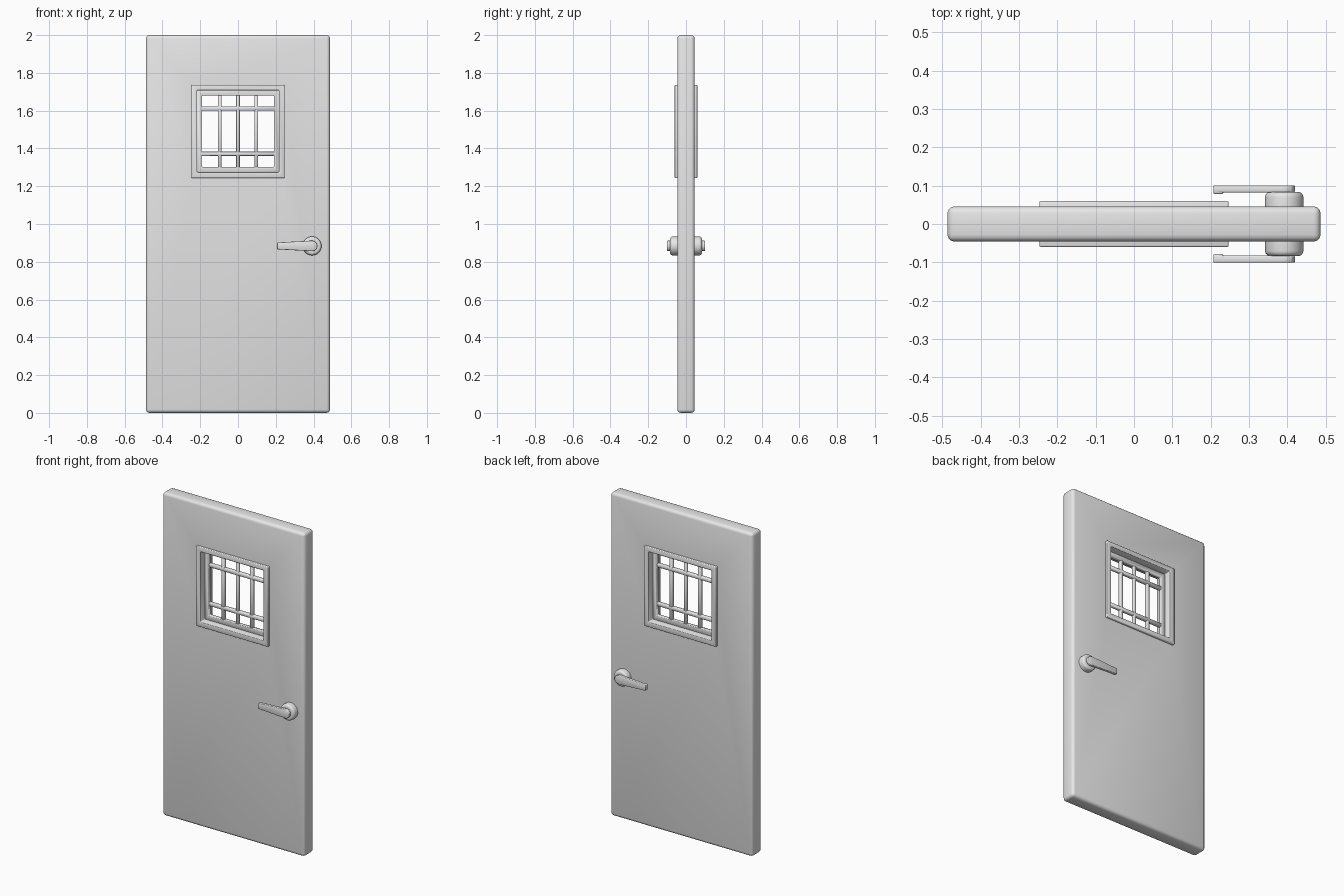
import bpy
import bmesh
import math
from mathutils import Matrix, Vector

if "Cube" in bpy.data.objects:
    bpy.data.objects.remove(bpy.data.objects["Cube"], do_unlink=True)

grey = bpy.data.materials.new("painted_grey")
grey.use_nodes = True
GREY = (0.8, 0.8, 0.8, 1)
grey.diffuse_color = GREY
grey.node_tree.nodes["Principled BSDF"].inputs["Base Color"].default_value = GREY


def finish(name, bm, angle=50):
    """Turn a bmesh into a shaded object."""
    bmesh.ops.recalc_face_normals(bm, faces=bm.faces)
    mesh = bpy.data.meshes.new(name)
    bm.to_mesh(mesh)
    bm.free()
    mesh.materials.append(grey)
    obj = bpy.data.objects.new(name, mesh)
    bpy.context.collection.objects.link(obj)
    bpy.ops.object.select_all(action="DESELECT")
    obj.select_set(True)
    bpy.context.view_layer.objects.active = obj
    bpy.ops.object.shade_smooth_by_angle(angle=math.radians(angle))
    return obj


def bevel(bm, edges, width, segments):
    bmesh.ops.bevel(bm, geom=edges, offset=width, segments=segments,
                    profile=0.5, affect="EDGES", clamp_overlap=True)


def slab_with_hole(name, outer, inner, half_depth, width, segments, outer_only=False):
    """Rectangular ring; outer and inner are (half width, bottom, top)."""
    bm = bmesh.new()

    def loop(rect, y):
        w, low, high = rect
        return [bm.verts.new((x, y, z)) for x, z in
                ((-w, low), (w, low), (w, high), (-w, high))]

    loops = [loop(outer, -half_depth), loop(inner, -half_depth),
             loop(inner, half_depth), loop(outer, half_depth)]
    rim = set(loops[0] + loops[3])
    for a, b in zip(loops, loops[1:] + loops[:1]):
        for i in range(4):
            j = (i + 1) % 4
            bm.faces.new((a[i], a[j], b[j], b[i]))
    hole = set(loops[1] + loops[2])
    edges = [e for e in bm.edges if set(e.verts) <= rim
             or (not outer_only and set(e.verts) <= hole)]
    bevel(bm, edges, width, segments)
    return finish(name, bm)


def bar(name, centre, size):
    bm = bmesh.new()
    bmesh.ops.create_cube(bm, size=1, matrix=Matrix.Translation(centre)
                          @ Matrix.Diagonal((*size, 1)))
    bevel(bm, bm.edges[:], 0.003, 1)
    return finish(name, bm)


# Door leaf with a window opening, raised trim and recessed grille rim
slab_with_hole("door_leaf", (0.487, 0, 2), (0.23, 1.26, 1.72), 0.046, 0.018, 3, True)
slab_with_hole("window_trim", (0.247, 1.243, 1.737), (0.216, 1.274, 1.708), 0.06, 0.004, 2)
slab_with_hole("grille_rim", (0.222, 1.268, 1.714), (0.19, 1.303, 1.68), 0.012, 0.003, 1)

# Window bars
for i, x in enumerate((-0.097, 0, 0.097)):
    bar(f"upright_bar_{i + 1}", Vector((x, 0, 1.491)), (0.02, 0.02, 0.39))
for label, z in (("lower", 1.372), ("upper", 1.612)):
    bar(f"{label}_cross_bar", Vector((0, 0, z)), (0.39, 0.022, 0.022))

# Handles on both faces
HUB = Vector((0.392, 0, 0.884))


def prism(bm, outline, y0, y1):
    """Extrude an outline of (x, z) points along y."""
    face = bm.faces.new([bm.verts.new((x, y0, z)) for x, z in outline])
    made = bmesh.ops.extrude_face_region(bm, geom=[face])["geom"]
    bmesh.ops.translate(bm, vec=(0, y1 - y0, 0),
                        verts=[v for v in made if isinstance(v, bmesh.types.BMVert)])


for label, side in (("front", -1), ("back", 1)):
    # Round rose with a softened outer rim
    bm = bmesh.new()
    bmesh.ops.create_cone(bm, cap_ends=True, segments=32, radius1=0.05, radius2=0.05,
                          depth=0.045,
                          matrix=Matrix.Translation(HUB + Vector((0, side * 0.0615, 0)))
                          @ Matrix.Rotation(math.pi / 2, 4, "X"))
    rim = [e for e in bm.edges if all(abs(v.co.y) > 0.07 for v in e.verts)]
    bevel(bm, rim, 0.014, 4)
    finish(f"{label}_rose", bm)

    # Tapered lever with a rounded hub end
    bm = bmesh.new()
    outline = [(0.207, HUB.z + 0.018), (0.207, HUB.z - 0.018)]
    for k in range(13):
        a = math.pi * (k / 12 - 0.5)
        outline.append((HUB.x + 0.028 * math.cos(a), HUB.z + 0.028 * math.sin(a)))
    prism(bm, outline, side * 0.082, side * 0.101)
    bevel(bm, bm.edges[:], 0.004, 2)
    finish(f"{label}_lever", bm)

    # Inward lip at the lever tip
    bar(f"{label}_lever_lip", Vector((0.22, side * 0.086, HUB.z)), (0.026, 0.016, 0.036))
